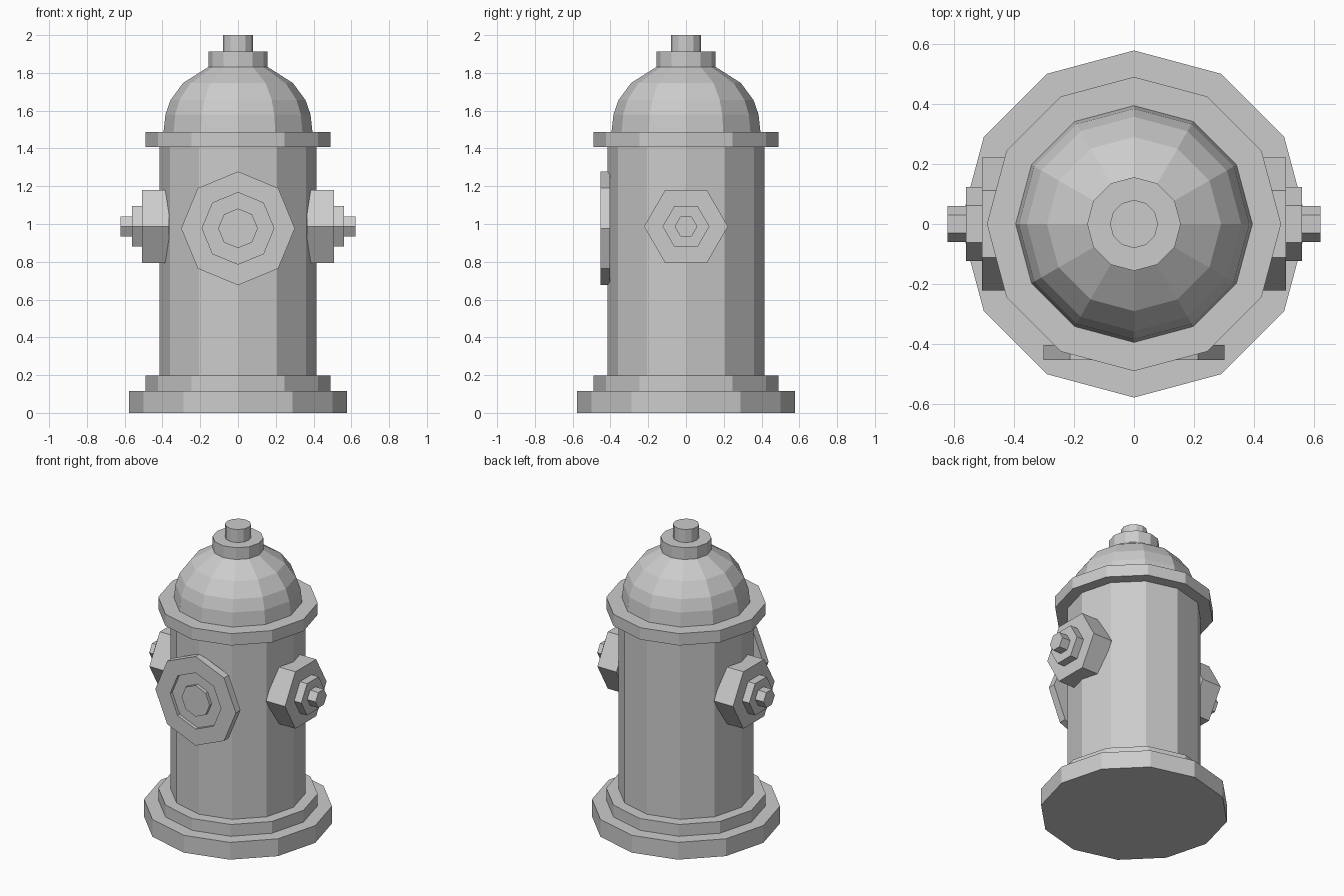
import bpy, bmesh
from math import sin, cos, pi
from mathutils import Matrix

if "Cube" in bpy.data.objects:
    bpy.data.objects.remove(bpy.data.objects["Cube"])


def lathe(name, profile, sides, phase=0.0, matrix=Matrix()):
    """Flat-shaded solid from (radius, height) pairs, closed at both ends."""
    bm = bmesh.new()
    rings = []
    for r, h in profile:
        rings.append([bm.verts.new((r * cos(phase + 2 * pi * i / sides),
                                    r * sin(phase + 2 * pi * i / sides), h))
                      for i in range(sides)])
    for a, b in zip(rings, rings[1:]):
        for i in range(sides):
            j = (i + 1) % sides
            bm.faces.new((a[i], a[j], b[j], b[i]))
    bm.faces.new(rings[0][::-1])
    bm.faces.new(rings[-1])
    bm.transform(matrix)
    bmesh.ops.recalc_face_normals(bm, faces=bm.faces)
    mesh = bpy.data.meshes.new(name)
    bm.to_mesh(mesh)
    bm.free()
    obj = bpy.data.objects.new(name, mesh)
    bpy.context.collection.objects.link(obj)
    return obj


# Stepped foot, barrel and top flange
lathe("base", [(0.578, 0), (0.578, 0.117), (0.49, 0.117), (0.49, 0.197)], 12)
lathe("barrel", [(0.415, 0.19), (0.415, 1.42)], 12)
lathe("flange", [(0.49, 1.407), (0.49, 1.487)], 12)

# Domed bonnet with operating nut
lathe("bonnet", [(0.395, 1.48), (0.384, 1.58), (0.357, 1.657),
                 (0.29, 1.747), (0.156, 1.832)], 12)
lathe("top_nut", [(0.156, 1.825), (0.156, 1.912), (0.08, 1.912), (0.08, 2.0)], 12)

# Large octagonal front outlet with a ring groove
lathe("front_outlet", [(0.301, 0.403), (0.301, 0.453), (0.19, 0.453),
                       (0.19, 0.43), (0.105, 0.43), (0.105, 0.453)], 8,
      matrix=Matrix.Translation((0, 0, 0.977)) @ Matrix.Rotation(pi / 2, 4, 'X'))

# Stepped hexagonal side outlets
for name, sign in (("right_outlet", 1), ("left_outlet", -1)):
    lathe(name, [(0.222, 0.365), (0.222, 0.507), (0.124, 0.507), (0.124, 0.56),
                 (0.06, 0.56), (0.06, 0.622)], 6, pi / 2,
          Matrix.Translation((0, 0, 0.987)) @ Matrix.Rotation(sign * pi / 2, 4, 'Y'))
